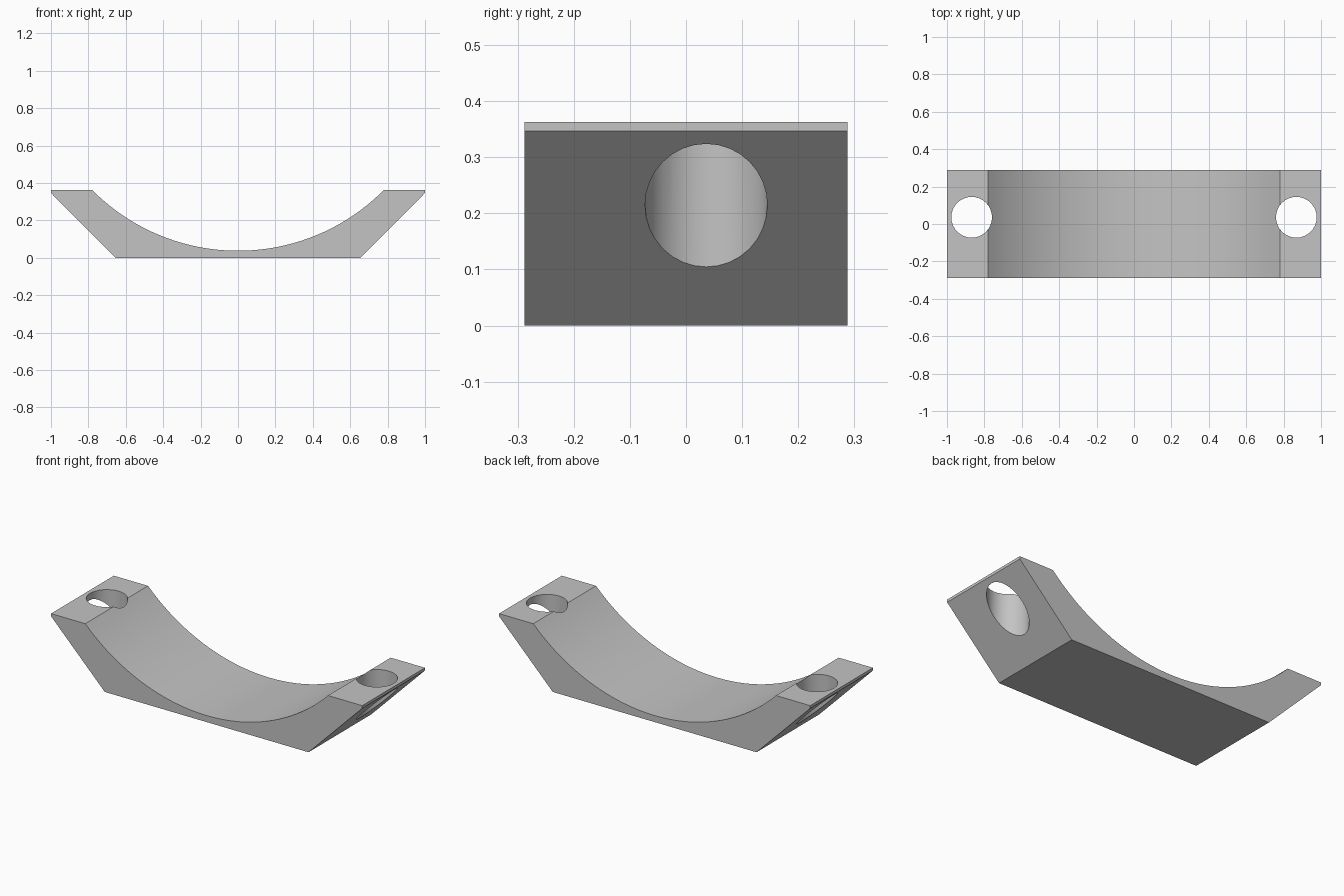
import bpy, bmesh, math

cube = bpy.data.objects.get("Cube")
if cube:
    bpy.data.objects.remove(cube, do_unlink=True)

HALF_DEPTH = 0.288
TOP = 0.363
ARC_HALF, ARC_LOW = 0.78, 0.038
HOLE_X, HOLE_Y, HOLE_R = 0.868, 0.036, 0.109

grey = bpy.data.materials.new("light_grey")
grey.use_nodes = True
colour = (0.55, 0.55, 0.55, 1)
grey.diffuse_color = colour
grey.node_tree.nodes["Principled BSDF"].inputs["Base Color"].default_value = colour

# Saddle profile: flat base, sloped ends, narrow lips and a circular cradle
sag = TOP - ARC_LOW
radius = (ARC_HALF ** 2 + sag ** 2) / (2 * sag)
sweep = math.asin(ARC_HALF / radius)
steps = 40
profile = [(-1, TOP), (-1, 0.347), (-0.655, 0), (0.655, 0), (1, 0.347), (1, TOP)]
for i in range(steps + 1):
    a = sweep * (1 - 2 * i / steps)
    profile.append((radius * math.sin(a), ARC_LOW + radius * (1 - math.cos(a))))

# Extrude the profile through the depth
bm = bmesh.new()
face = bm.faces.new([bm.verts.new((x, -HALF_DEPTH, z)) for x, z in profile])
ext = bmesh.ops.extrude_face_region(bm, geom=[face])
moved = [g for g in ext["geom"] if isinstance(g, bmesh.types.BMVert)]
bmesh.ops.translate(bm, verts=moved, vec=(0, 2 * HALF_DEPTH, 0))
bmesh.ops.recalc_face_normals(bm, faces=bm.faces)
mesh = bpy.data.meshes.new("saddle_clamp")
bm.to_mesh(mesh)
bm.free()
saddle = bpy.data.objects.new("saddle_clamp", mesh)
bpy.context.collection.objects.link(saddle)
mesh.materials.append(grey)

# Vertical bolt holes through both ends
cutters = []
for side, name in ((1, "left"), (-1, "right")):
    bpy.ops.mesh.primitive_cylinder_add(vertices=32, radius=HOLE_R, depth=1,
                                        location=(side * HOLE_X, HOLE_Y, 0.2))
    cutter = bpy.context.object
    cutter.name = name + "_hole_cutter"
    cutter.data.materials.append(grey)
    cutter.hide_render = True
    cutters.append(cutter)
    cut = saddle.modifiers.new(name + "_hole", 'BOOLEAN')
    cut.operation = 'DIFFERENCE'
    cut.solver = 'EXACT'
    cut.object = cutter

# Apply the cuts, remove the cutters and smooth the curved walls
bpy.ops.object.select_all(action='DESELECT')
saddle.select_set(True)
bpy.context.view_layer.objects.active = saddle
for m in list(saddle.modifiers):
    bpy.ops.object.modifier_apply(modifier=m.name)
for cutter in cutters:
    bpy.data.objects.remove(cutter, do_unlink=True)
bpy.ops.object.shade_smooth_by_angle(angle=math.radians(25))
